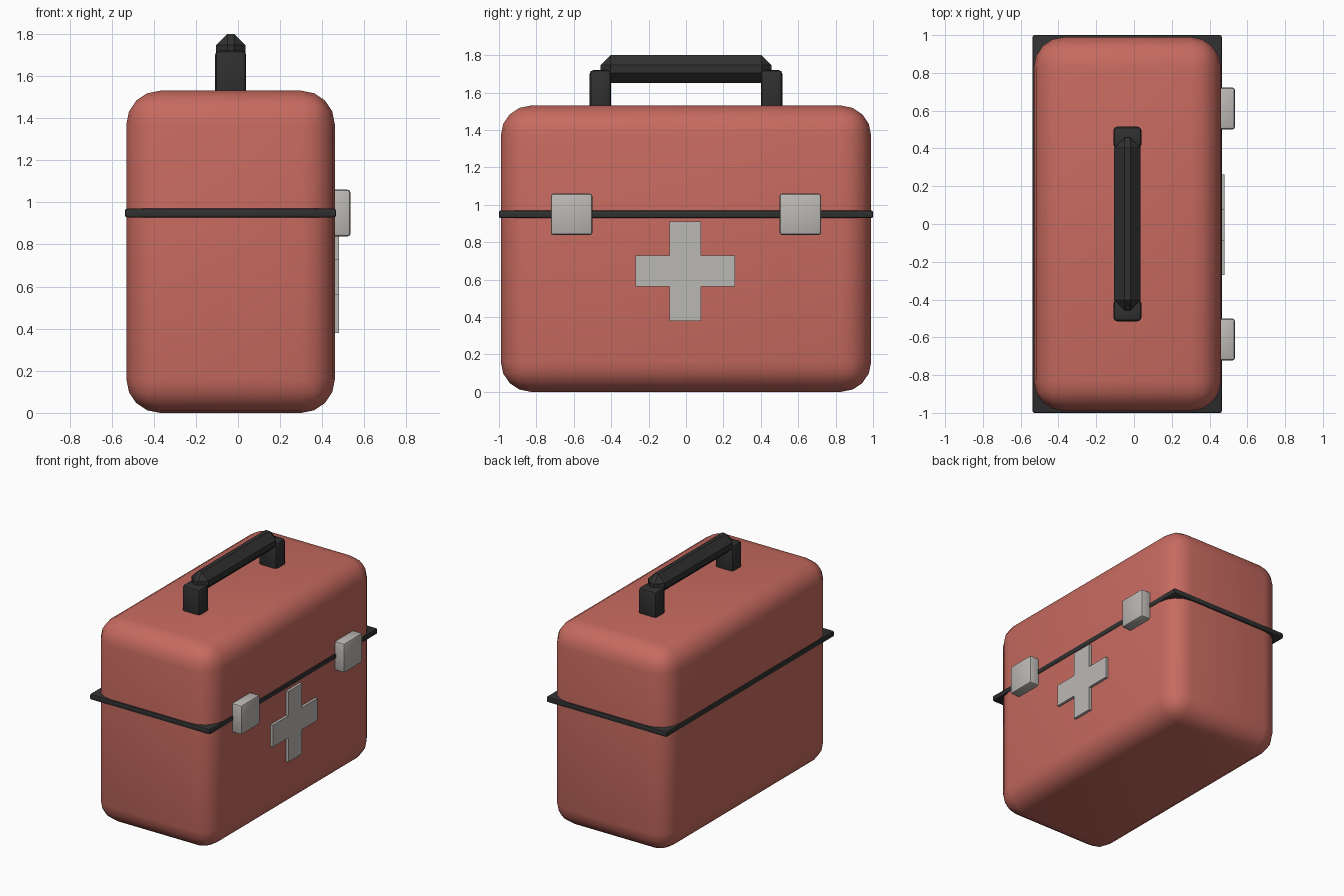
import bpy
import math

cube = bpy.data.objects.get("Cube")
if cube:
    bpy.data.objects.remove(cube, do_unlink=True)

MID_X = -0.035   # centre line of the case
SIDE_X = 0.46    # outer face carrying the latches


def material(name, rgb):
    mat = bpy.data.materials.new(name)
    mat.use_nodes = True
    mat.diffuse_color = (*rgb, 1)
    mat.node_tree.nodes["Principled BSDF"].inputs["Base Color"].default_value = (*rgb, 1)
    return mat


red = material("faded red", (0.57, 0.145, 0.115))
black = material("soft black", (0.03, 0.03, 0.03))
grey = material("warm light grey", (0.50, 0.48, 0.46))


def finish(obj, mat, bevel, segments, smooth):
    obj.data.materials.append(mat)
    if bevel:
        mod = obj.modifiers.new("rounded edges", "BEVEL")
        mod.width = bevel
        mod.segments = segments
        bpy.context.view_layer.objects.active = obj
        bpy.ops.object.modifier_apply(modifier=mod.name)
    if smooth:
        bpy.ops.object.shade_smooth_by_angle(angle=math.radians(40))
    return obj


def box(name, low, high, mat, bevel=0, segments=1, smooth=False):
    centre = [(a + b) / 2 for a, b in zip(low, high)]
    bpy.ops.mesh.primitive_cube_add(size=1, location=centre)
    obj = bpy.context.object
    obj.name = name
    obj.scale = [b - a for a, b in zip(low, high)]
    bpy.ops.object.transform_apply(location=False, rotation=False, scale=True)
    return finish(obj, mat, bevel, segments, smooth)


# Case and the seam band between lid and base
box("case_body", (-0.53, -0.99, 0), (SIDE_X, 0.99, 1.53), red, 0.16, 4, True)
box("seam_band", (-0.537, -1, 0.928), (0.465, 1, 0.97), black, 0.01, 2, True)

# Carrying handle: chamfered grip between two posts
box("handle_grip", (MID_X - 0.07, -0.457, 1.65), (MID_X + 0.07, 0.457, 1.80), black, 0.054)

for side, label in ((-1, "front"), (1, "back")):
    # Handle posts
    y0, y1 = sorted((side * 0.40, side * 0.515))
    box(f"{label}_handle_post", (MID_X - 0.074, y0, 1.50), (MID_X + 0.074, y1, 1.72),
        black, 0.02, 2, True)
    # Latches
    y0, y1 = sorted((side * 0.50, side * 0.723))
    box(f"{label}_latch", (SIDE_X - 0.03, y0, 0.838), (0.535, y1, 1.06),
        grey, 0.015, 2, True)

# Raised cross emblem, extruded from a twelve-sided outline
ARM, HALF = 0.266, 0.083
CROSS_Y, CROSS_Z = -0.004, 0.645
quarter = [(ARM, -HALF), (ARM, HALF), (HALF, HALF)]
outline = []
for turn in range(4):
    for y, z in quarter:
        for _ in range(turn):
            y, z = -z, y
        outline.append((CROSS_Y + y, CROSS_Z + z))
count = len(outline)
verts = [(x, y, z) for x in (SIDE_X - 0.01, 0.48) for y, z in outline]
faces = [tuple(reversed(range(count))), tuple(range(count, 2 * count))]
faces += [(i, (i + 1) % count, (i + 1) % count + count, i + count) for i in range(count)]
mesh = bpy.data.meshes.new("cross_emblem")
mesh.from_pydata(verts, [], faces)
cross = bpy.data.objects.new("cross_emblem", mesh)
bpy.context.collection.objects.link(cross)
finish(cross, grey, 0, 0, False)
